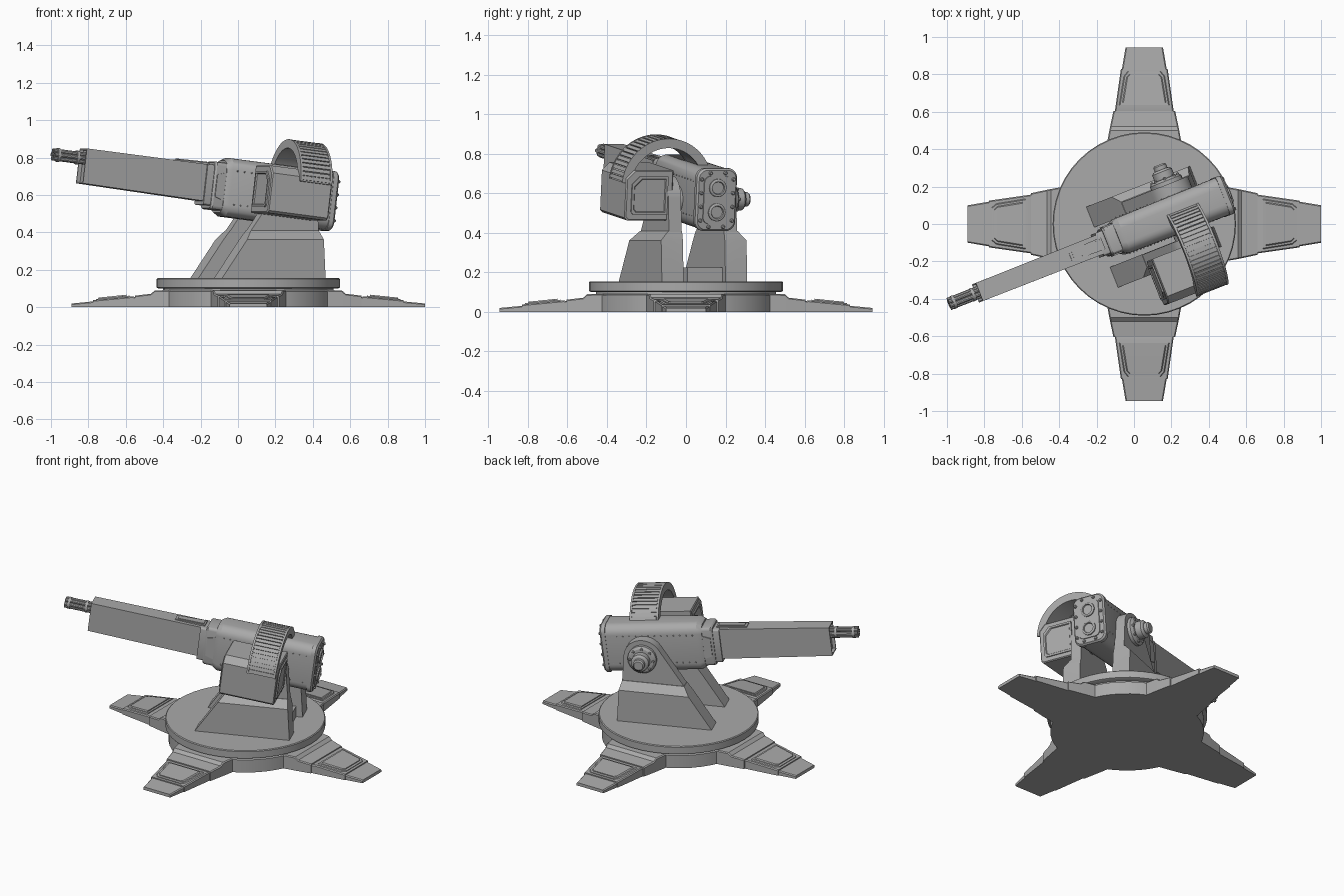
import bpy, bmesh
from math import sin, cos, pi, radians
from mathutils import Matrix, Vector

cube = bpy.data.objects.get("Cube")
if cube:
    bpy.data.objects.remove(cube, do_unlink=True)

grey = bpy.data.materials.new("plain grey")
grey.use_nodes = True
GREY = (0.4, 0.4, 0.4, 1)
grey.diffuse_color = GREY
grey.node_tree.nodes["Principled BSDF"].inputs["Base Color"].default_value = GREY

# Frames: base on the ground, turret yawed on it, gun pitched on the turret
BASE = Matrix.Translation((0.055, 0, 0))
TURRET = BASE @ Matrix.Rotation(radians(21.5), 4, 'Z')
GUN = TURRET @ Matrix.Translation((0.19, -0.015, 0.60)) @ Matrix.Rotation(radians(7), 4, 'Y')
made = []


def finish(bm, name, frame):
    bmesh.ops.recalc_face_normals(bm, faces=bm.faces)
    mesh = bpy.data.meshes.new(name)
    bm.to_mesh(mesh)
    bm.free()
    mesh.materials.append(grey)
    obj = bpy.data.objects.new(name, mesh)
    obj.matrix_world = frame
    bpy.context.collection.objects.link(obj)
    made.append(obj)
    return obj


def add_loft(bm, rings):
    loops = [[bm.verts.new(p) for p in ring] for ring in rings]
    n = len(loops[0])
    for a, b in zip(loops, loops[1:]):
        for i in range(n):
            bm.faces.new((a[i], a[(i + 1) % n], b[(i + 1) % n], b[i]))
    bm.faces.new(loops[0])
    bm.faces.new(loops[-1])


def loft(name, frame, rings):
    bm = bmesh.new()
    add_loft(bm, rings)
    return finish(bm, name, frame)


def add_lathe(bm, profile, centre, axis, segs):
    """Solid of revolution from (radius, distance along axis) pairs."""
    turn = Vector((0, 0, 1)).rotation_difference(Vector(axis)).to_matrix()
    rings = [[Vector(centre) + turn @ Vector((r * cos(2 * pi * i / segs), r * sin(2 * pi * i / segs), d))
              for i in range(segs)] for r, d in profile]
    add_loft(bm, rings)


def lathe(name, frame, profile, centre=(0, 0, 0), axis=(0, 0, 1), segs=32):
    bm = bmesh.new()
    add_lathe(bm, profile, centre, axis, segs)
    return finish(bm, name, frame)


def round_rect(x, hw, hh, r, steps=6, z=0):
    pts = []
    for k, (sy, sz) in enumerate(((1, 1), (-1, 1), (-1, -1), (1, -1))):
        for i in range(steps + 1):
            a = pi / 2 * (k + i / steps)
            pts.append((x, sy * (hw - r) + r * cos(a), z + sz * (hh - r) + r * sin(a)))
    return pts


def studs(name, frame, points, axis, r=0.008, h=0.01):
    bm = bmesh.new()
    for p in points:
        add_lathe(bm, [(r, -0.01), (r, h * 0.6), (r * 0.6, h)], p, axis, 8)
    return finish(bm, name, frame)


# Round platform
lathe("base_drum", BASE, [(0.47, 0), (0.47, 0.085), (0.455, 0.092), (0.455, 0.1)], segs=48)
lathe("platform_disc", BASE, [(0.48, 0.1), (0.49, 0.105), (0.49, 0.15), (0.485, 0.155)], segs=48)


# Four tapered feet with raised panels
def foot_ring(r, w, top, bottom=0.0, c=0.006):
    return [(r, -w, bottom), (r, w, bottom), (r, w, top - c), (r, w - c, top),
            (r, c - w, top), (r, -w, top - c)]


for k in range(4):
    frame = BASE @ Matrix.Rotation(k * pi / 2, 4, 'Z')
    loft("foot_root", frame, [foot_ring(0.40, 0.205, 0.092), foot_ring(0.50, 0.187, 0.09),
                              foot_ring(0.52, 0.183, 0.072), foot_ring(0.605, 0.165, 0.062)])
    loft("foot_middle", frame, [foot_ring(0.59, 0.16, 0.052), foot_ring(0.62, 0.155, 0.058),
                                foot_ring(0.83, 0.125, 0.038)])
    loft("foot_tip", frame, [foot_ring(0.82, 0.121, 0.032), foot_ring(0.945, 0.10, 0.02)])
    loft("foot_panel", frame, [foot_ring(0.635, 0.135, 0.062, 0.03), foot_ring(0.79, 0.11, 0.047, 0.03),
                               foot_ring(0.815, 0.09, 0.044, 0.03)])
    loft("foot_panel_plate", frame, [foot_ring(0.65, 0.117, 0.067, 0.03), foot_ring(0.785, 0.095, 0.053, 0.03),
                                     foot_ring(0.80, 0.08, 0.051, 0.03)])

# Two brackets: tall rounded plate with a thicker foot block
PIVOT_X, PIVOT_Z, TOP_R = 0.19, 0.57, 0.12
arc = [radians(-5 + 150 * i / 16) for i in range(17)]
outline = [(-0.25, 0.155), (0.335, 0.155)] + [
    (PIVOT_X + TOP_R * cos(a), PIVOT_Z + TOP_R * sin(a)) for a in arc]
for name, side in (("left", 1), ("right", -1)):
    def y(offset):
        return -0.033 + side * offset
    loft(name + "_bracket_plate", TURRET,
         [[(px, y(d), pz) for px, pz in outline] for d in (0.116, 0.185)])
    loft(name + "_bracket_block", TURRET,
         [[(xf, y(0.114), z), (xr, y(0.114), z), (xr, y(out), z), (xf, y(out), z)]
          for z, xf, xr, out in ((0.155, -0.255, 0.34, 0.232), (0.362, -0.11, 0.33, 0.232),
                                 (0.41, -0.072, 0.318, 0.188))])

# Pivot boss on the left bracket, plain stub on the right
lathe("pivot_boss", TURRET, [(0.09, 0), (0.09, 0.022), (0.075, 0.034), (0.056, 0.036), (0.056, 0.075),
                             (0.046, 0.085), (0.036, 0.087), (0.036, 0.108), (0.028, 0.116)],
      (PIVOT_X, 0.15, PIVOT_Z), (0, 1, 0))
studs("pivot_bolts", TURRET, [(PIVOT_X + 0.073 * cos(a), 0.178, PIVOT_Z + 0.073 * sin(a))
                              for a in (i * pi / 4 for i in range(8))], (0, 1, 0), 0.009, 0.014)
for name, yy in (("left", 0.05), ("right", -0.20)):
    lathe(name + "_pivot_shaft", TURRET, [(0.07, 0), (0.07, 0.11)], (PIVOT_X, yy, PIVOT_Z), (0, 1, 0))

# Low block between the brackets
loft("centre_block", TURRET, [[(x, yy, z) for x, yy in ((-0.1, -0.11), (0.3, -0.11), (0.3, 0.08), (-0.1, 0.08))]
                              for z in (0.15, 0.225)])

# Gun body, collars and rear plate
loft("gun_body", GUN, [round_rect(-0.365, 0.085, 0.14, 0.05), round_rect(-0.335, 0.1, 0.157, 0.06),
                       round_rect(0.25, 0.106, 0.157, 0.06)])
loft("rear_rim", GUN, [round_rect(0.24, 0.109, 0.16, 0.05), round_rect(0.265, 0.109, 0.16, 0.05),
                       round_rect(0.275, 0.1, 0.151, 0.045)])
loft("rear_plate", GUN, [round_rect(0.26, 0.075, 0.125, 0.035), round_rect(0.28, 0.072, 0.122, 0.035)])
for name, z in (("upper", 0.062), ("lower", -0.062)):
    lathe(name + "_rear_port", GUN, [(0.046, 0), (0.046, 0.018), (0.04, 0.022), (0.033, 0.022),
                                     (0.03, 0.014)], (0.27, 0, z), (1, 0, 0), 24)
rim = [(0.272, sy * 0.086, z) for sy in (-1, 1) for z in (-0.105, -0.035, 0.035, 0.105)]
rim += [(0.272, sy * 0.04, z) for sy in (-1, 1) for z in (-0.137, 0.137)]
studs("rear_bolts", GUN, rim, (1, 0, 0), 0.01, 0.014)
for side in (-1, 1):
    rows = [(-0.31 + 0.04 * i, side * 0.1, z) for i in range(14) for z in (-0.09, 0.09)]
    studs("body_rivets", GUN, rows, (0, side, 0), 0.004, 0.007)
loft("large_collar", GUN, [round_rect(-0.43, 0.072, 0.122, 0.02, 3), round_rect(-0.42, 0.078, 0.128, 0.02, 3),
                           round_rect(-0.33, 0.078, 0.128, 0.02, 3)])
loft("small_collar", GUN, [round_rect(-0.47, 0.066, 0.11, 0.015, 3), round_rect(-0.40, 0.066, 0.11, 0.015, 3)])
for side in (-1, 1):
    loft("collar_panel", GUN, [[(x, yy, z) for x, z in ((-0.415, -0.06), (-0.365, -0.075),
                                                        (-0.365, 0.075), (-0.415, 0.06))]
                               for yy in (side * 0.07, side * 0.084)])


# Barrel shroud with a recessed front, and a raised rib on top
def box_ring(x, hw, z0, z1):
    return [(x, -hw, z0), (x, hw, z0), (x, hw, z1), (x, -hw, z1)]


loft("barrel_shroud", GUN, [box_ring(-0.4, 0.055, -0.09, 0.108), box_ring(-1.165, 0.052, -0.08, 0.108),
                            box_ring(-1.165, 0.044, -0.072, 0.1), box_ring(-1.145, 0.044, -0.072, 0.1)])
loft("barrel_rib", GUN, [box_ring(-0.64, 0.028, 0.1, 0.114), box_ring(-0.45, 0.034, 0.1, 0.118)])
loft("barrel_rib_plate", GUN, [box_ring(-0.625, 0.02, 0.11, 0.119), box_ring(-0.46, 0.025, 0.11, 0.123)])

# Cluster of muzzle tubes held by two bands
bm = bmesh.new()
for i in range(6):
    a = i * pi / 3
    add_lathe(bm, [(0.012, 0), (0.012, 0.22), (0.007, 0.22), (0.007, 0.2)],
              (-1.115, 0.023 * cos(a), 0.055 + 0.023 * sin(a)), (-1, 0, 0), 10)
add_lathe(bm, [(0.02, 0), (0.02, 0.2)], (-1.115, 0, 0.055), (-1, 0, 0), 12)
for x in (-1.19, -1.30):
    add_lathe(bm, [(0.037, 0), (0.037, 0.015)], (x, 0, 0.055), (-1, 0, 0), 18)
finish(bm, "muzzle_tubes", GUN)


# Ammunition box with cut outer corners and end panels
def box_section(x, inset):
    y0, y1, z0, z1, c = -0.43 + inset, -0.175 - inset, -0.125 + inset, 0.13 - inset, 0.04
    return [(x, y1, z0), (x, y1, z1), (x, y0 + c, z1), (x, y0, z1 - c), (x, y0, z0 + c / 3), (x, y0 + c / 3, z0)]


loft("ammo_box", GUN, [box_section(x, i) for x, i in ((-0.24, 0.006), (-0.234, 0), (0.104, 0), (0.11, 0.006))])
for name, x, d in (("front", -0.24, -1), ("rear", 0.11, 1)):
    loft(name + "_box_panel", GUN, [box_section(x - d * 0.01, 0.03), box_section(x + d * 0.008, 0.03),
                                    box_section(x + d * 0.008, 0.042), box_section(x + d * 0.002, 0.046)])


# Curved ammunition belt: smooth band carrying raised links
def belt_ring(angle, half, r0, r1):
    a = radians(angle)
    return [(0.01 + s * half, -0.205 + r * cos(a), 0.045 + r * sin(a))
            for s, r in ((-1, r0), (1, r0), (1, r1), (-1, r1))]


loft("belt_band", GUN, [belt_ring(20 + 155 * i / 36, 0.088, 0.2, 0.238) for i in range(37)])
bm = bmesh.new()
for i in range(26):
    start = 21 + 5.9 * i
    add_loft(bm, [belt_ring(start + t, 0.078, 0.23, 0.245) for t in (0, 4.6)])
for s in (-0.085, 0.085):
    rings = [belt_ring(20 + 155 * i / 36, 0.006, 0.198, 0.246) for i in range(37)]
    add_loft(bm, [[(p[0] + s, p[1], p[2]) for p in ring] for ring in rings])
finish(bm, "belt_links", GUN)

# Smooth curved faces, keep hard edges
bpy.ops.object.select_all(action='DESELECT')
for obj in made:
    obj.select_set(True)
bpy.context.view_layer.objects.active = made[0]
bpy.ops.object.shade_smooth_by_angle(angle=radians(30))
